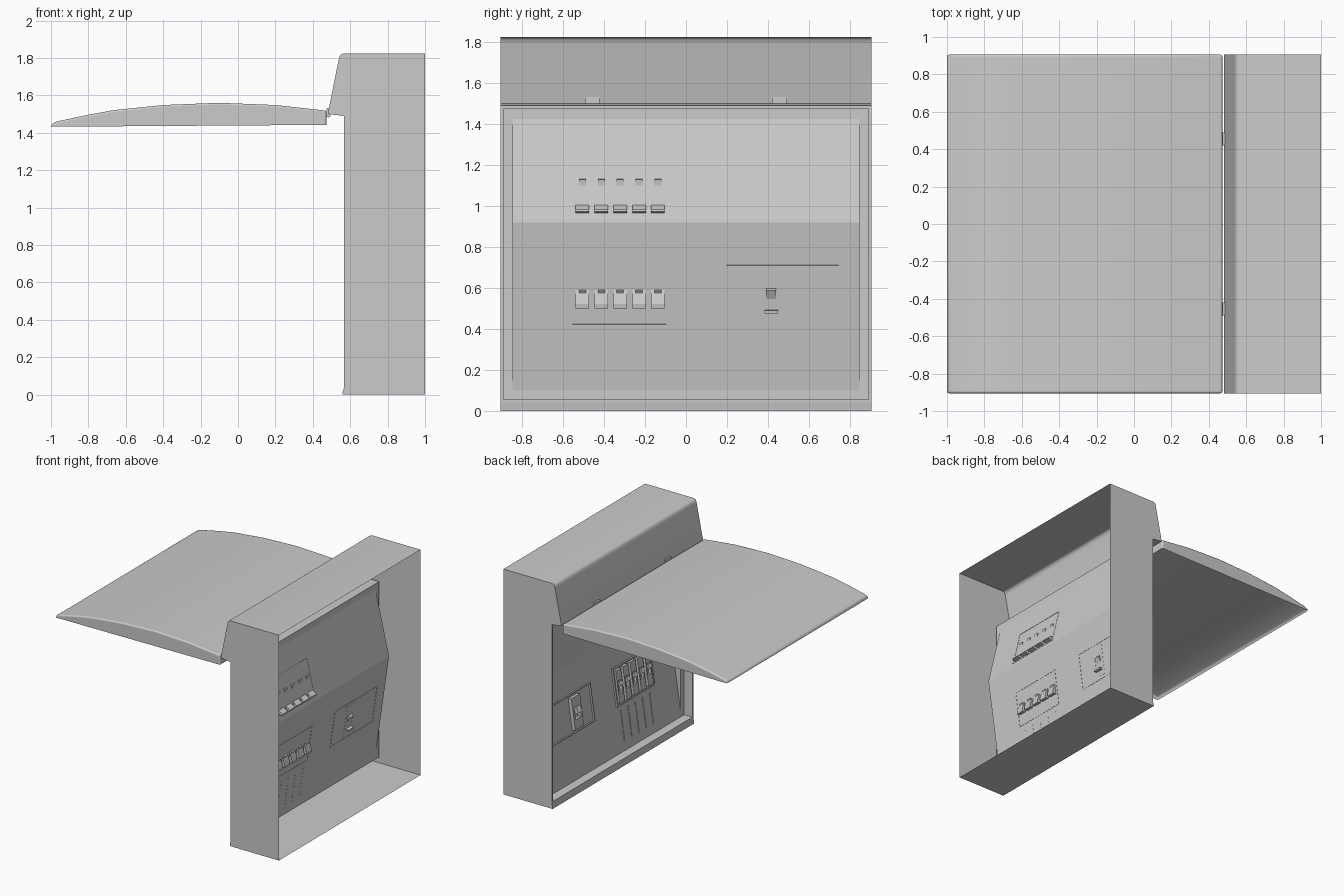
import bpy, bmesh
from math import atan2
from mathutils import Vector, Matrix

if "Cube" in bpy.data.objects:
    bpy.data.objects.remove(bpy.data.objects["Cube"])

HALF = 0.905
BEND, V_BOT, V_TOP = (0.76, 0.92), (0.64, 0.10), (0.64, 1.425)   # panel profile (x, z)


def finish(name, bm, bevel=0.0, smooth=True):
    bmesh.ops.remove_doubles(bm, verts=bm.verts, dist=1e-5)
    bmesh.ops.recalc_face_normals(bm, faces=bm.faces)
    me = bpy.data.meshes.new(name)
    bm.to_mesh(me)
    bm.free()
    ob = bpy.data.objects.new(name, me)
    bpy.context.collection.objects.link(ob)
    if bevel:
        m = ob.modifiers.new("bevel", 'BEVEL')
        m.width, m.segments, m.limit_method, m.angle_limit = bevel, 3, 'ANGLE', 0.7
    if smooth:
        bpy.context.view_layer.objects.active = ob
        ob.select_set(True)
        bpy.ops.object.shade_smooth_by_angle(angle=0.6)
        ob.select_set(False)
    return ob


def face(bm, pts):
    bm.faces.new([bm.verts.new(p) for p in pts])


def strip(bm, profile, half):
    for (x0, z0), (x1, z1) in zip(profile, profile[1:]):
        face(bm, [(x0, -half, z0), (x1, -half, z1), (x1, half, z1), (x0, half, z0)])


def caps(bm, profile, half):
    for s in (-1, 1):
        face(bm, [(x, s * half, z) for x, z in profile])


def rect(x, h, z0, z1):
    return [(x, -h, z0), (x, h, z0), (x, h, z1), (x, -h, z1)]


def ring(bm, a, b):
    for i in range(4):
        j = (i + 1) % 4
        face(bm, [a[i], a[j], b[j], b[i]])


def add_box(bm, size, mat):
    bmesh.ops.create_cube(bm, size=1, matrix=mat @ Matrix.Diagonal((*size, 1)))


def panel_matrix(y, z):
    """Frame lying on the bent panel: local -x is out to the front, z along the panel."""
    end = V_BOT if z < BEND[1] else V_TOP
    t = (z - end[1]) / (BEND[1] - end[1])
    x = end[0] + t * (BEND[0] - end[0])
    slope = (BEND[0] - end[0]) / (BEND[1] - end[1])
    return Matrix.Translation((x, y, z)) @ Matrix.Rotation(atan2(slope, 1), 4, 'Y')


def panel_box(bm, base, size, off):
    add_box(bm, size, base @ Matrix.Translation(off))


# Cabinet shell, open at the back
bm = bmesh.new()
foot = [(1, 0), (0.56, 0), (0.56, 0.015), (0.566, 0.035)]
hood = [(0.566, 1.49), (0.48, 1.50), (0.538, 1.79), (0.543, 1.81), (0.553, 1.82),
        (0.565, 1.823), (1, 1.823)]
strip(bm, foot, HALF)
strip(bm, hood, HALF)
caps(bm, foot + hood, HALF)
outer = rect(0.566, HALF, 0.035, 1.49)
lip = rect(0.566, 0.89, 0.055, 1.475)
ring(bm, outer, lip)
finish("cabinet_shell", bm)

# Recessed sill and bent inner panel with side cheeks
bm = bmesh.new()
sill = rect(0.64, 0.89, 0.055, 1.475)
ring(bm, lip, sill)
ring(bm, sill, rect(0.64, 0.845, V_BOT[1], V_TOP[1]))
strip(bm, [V_BOT, BEND, V_TOP], 0.845)
caps(bm, [V_BOT, BEND, V_TOP], 0.845)
finish("inner_panel", bm, smooth=False)

# Raised lid, hollow underneath
bm = bmesh.new()
arc = [(-1, 1.432), (-0.995, 1.448), (-0.97, 1.46), (-0.82, 1.492), (-0.67, 1.52), (-0.4, 1.548),
       (-0.1, 1.56), (0.2, 1.548), (0.472, 1.518), (0.472, 1.442)]
strip(bm, arc, HALF)
caps(bm, arc, HALF)
finish("lid", bm, bevel=0.01)

# Hinges
for side, s in (("left", -1), ("right", 1)):
    bm = bmesh.new()
    add_box(bm, (0.02, 0.068, 0.045), Matrix.Translation((0.482, s * 0.455, 1.508)))
    bmesh.ops.create_cone(bm, cap_ends=True, segments=12, radius1=0.009, radius2=0.009, depth=0.068,
                          matrix=Matrix.Translation((0.485, s * 0.455, 1.491))
                          @ Matrix.Rotation(1.5708, 4, 'X'))
    finish("hinge_" + side, bm)


def frame(name, y, z, w, h, bar=0.012):
    bm = bmesh.new()
    base = panel_matrix(y, z)
    for s in (-1, 1):
        panel_box(bm, base, (0.016, bar, h), (-0.006, s * (w - bar) / 2, 0))
        panel_box(bm, base, (0.016, w, bar), (-0.006, 0, s * (h - bar) / 2))
    finish(name, bm, smooth=False)


def breaker(name, y, z, h=0.26):
    bm = bmesh.new()
    base = panel_matrix(y, z)
    # body split by a recess, toggle, and the rear end poking through the panel
    for s in (-1, 1):
        panel_box(bm, base, (0.024, 0.066, h * 0.32), (-0.012, 0, s * h * 0.34))
        panel_box(bm, base, (0.024, 0.012, h * 0.36), (-0.012, s * 0.027, 0))
    panel_box(bm, base @ Matrix.Rotation(0.35, 4, 'Y'), (0.045, 0.034, 0.035), (-0.022, 0, 0.012))
    low = z < BEND[1]
    tab_h = 0.085 if low else 0.04
    tab_z = 0.547 if low else 0.985
    tab = panel_matrix(y, tab_z)
    wedge = [(0.0, -tab_h / 2), (0.03, -tab_h / 2), (0.03, -tab_h / 4), (0.0, tab_h / 2)]
    loops = [[tab @ Vector((px, s * 0.033, pz)) for px, pz in wedge] for s in (-1, 1)]
    for l in loops:
        face(bm, l)
    ring(bm, *loops)
    finish(name, bm, smooth=False)


# Two rows of five breakers, each with thin marker strips
for row, z in (("upper", 1.10), ("lower", 0.56)):
    frame("breaker_frame_" + row, -0.325, z, 0.48, 0.30)
    for i in range(5):
        breaker(f"breaker_{row}_{i + 1}", -0.505 + i * 0.092, z)
for i in range(5):
    bm = bmesh.new()
    for k in range(5):
        panel_box(bm, panel_matrix(-0.505 + i * 0.092, 0.15 + k * 0.05), (0.006, 0.01, 0.038), (-0.002, 0, 0))
    finish(f"marker_strip_{i + 1}", bm, smooth=False)

# Main switch plate with a single wide switch
frame("main_switch_frame", 0.47, 0.56, 0.545, 0.305, 0.008)
bm = bmesh.new()
base = panel_matrix(0.415, 0.56)
for s in (-1, 1):
    panel_box(bm, base, (0.03, 0.11, 0.08), (-0.014, 0, s * 0.085))
    panel_box(bm, base, (0.03, 0.02, 0.10), (-0.014, s * 0.045, 0))
panel_box(bm, base @ Matrix.Rotation(0.35, 4, 'Y'), (0.06, 0.05, 0.05), (-0.025, 0, 0.01))
panel_box(bm, panel_matrix(0.415, 0.487), (0.03, 0.066, 0.014), (0.012, 0, 0))
finish("main_switch", bm, smooth=False)
